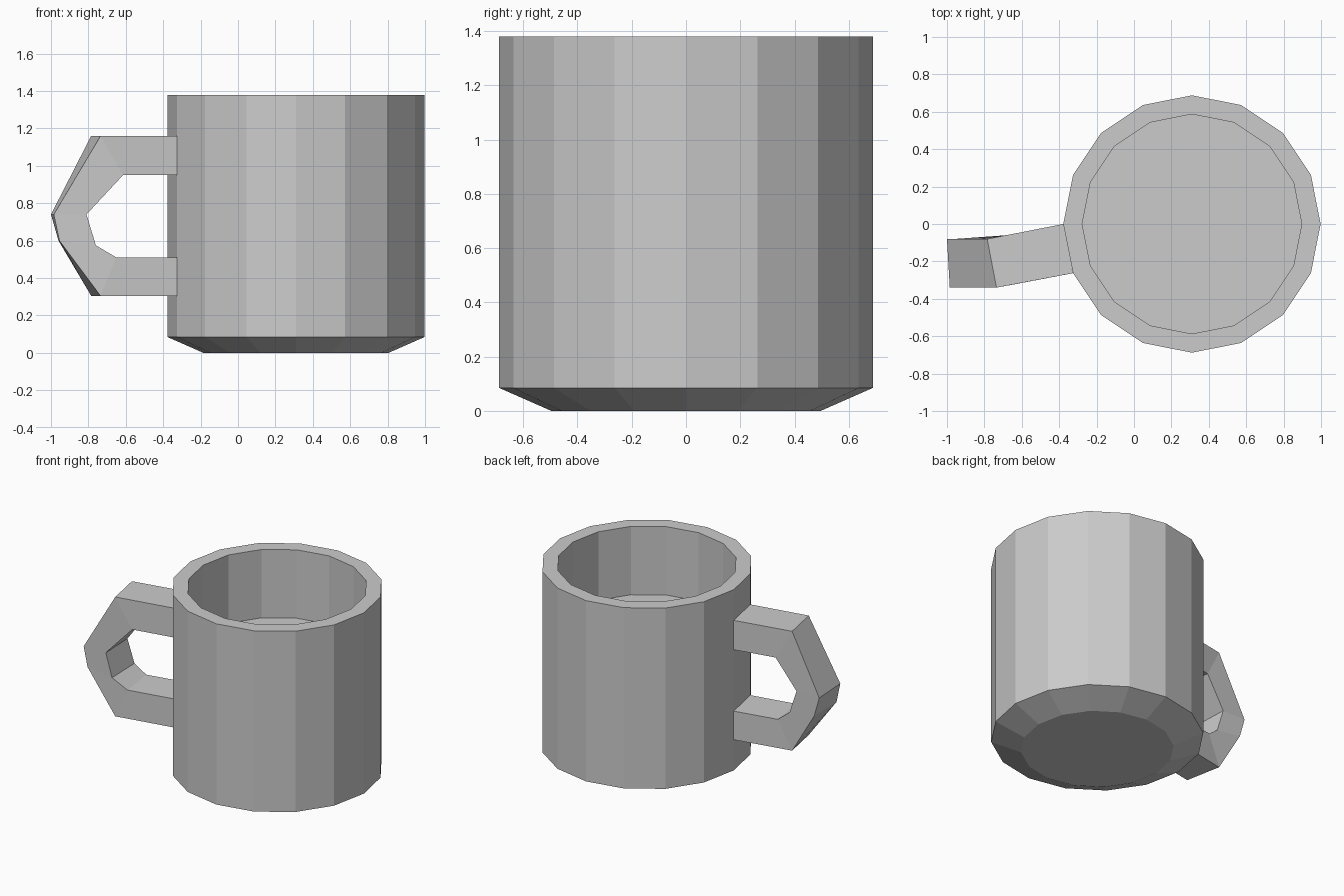
import bpy, bmesh
from math import cos, sin, tau

if "Cube" in bpy.data.objects:
    bpy.data.objects.remove(bpy.data.objects["Cube"])


def make_object(name, rings, closed_ends):
    """Skin consecutive rings of points with quads, optionally capping both ends."""
    bm = bmesh.new()
    loops = [[bm.verts.new(p) for p in ring] for ring in rings]
    for a, b in zip(loops, loops[1:]):
        n = len(a)
        for i in range(n):
            j = (i + 1) % n
            bm.faces.new((a[i], a[j], b[j], b[i]))
    if closed_ends:
        bm.faces.new(loops[0][::-1])
        bm.faces.new(loops[-1])
    bmesh.ops.recalc_face_normals(bm, faces=bm.faces[:])
    mesh = bpy.data.meshes.new(name)
    bm.to_mesh(mesh)
    bm.free()
    obj = bpy.data.objects.new(name, mesh)
    bpy.context.collection.objects.link(obj)
    return obj


# Cup body: 16-sided, bevelled foot, outer wall, rim, inner wall, raised floor
SIDES, CX = 16, 0.31
profile = [(0.495, 0), (0.688, 0.085), (0.688, 1.38), (0.587, 1.38), (0.587, 0.89)]
rings = [[(CX + r * cos(tau * i / SIDES), r * sin(tau * i / SIDES), z)
          for i in range(SIDES)] for r, z in profile]
make_object("cup_body", rings, True)

# Handle: one wall facet extruded outwards and bent round
# station: outer edge (front x, back x, z), inner edge (front x, back x, z)
stations = [
    ((-0.326, -0.378, 1.16), (-0.326, -0.378, 0.95)),
    ((-0.735, -0.785, 1.16), (-0.615, -0.67, 0.95)),
    ((-0.985, -1.0, 0.74), (-0.81, -0.82, 0.74)),
    ((-0.955, -0.96, 0.60), (-0.76, -0.767, 0.575)),
    ((-0.735, -0.785, 0.305), (-0.65, -0.685, 0.51)),
    ((-0.326, -0.378, 0.305), (-0.326, -0.378, 0.51)),
]


def front(x, z):
    return (x, max(-0.34, -0.263 + 0.19 * (x + 0.326)), z)


def back(x, z):
    return (x, max(-0.08, 0.197 * (x + 0.378)), z)


sections = [[front(of, oz), back(ob, oz), back(ib, iz), front(i_f, iz)]
            for (of, ob, oz), (i_f, ib, iz) in stations]
make_object("handle", sections, True)
